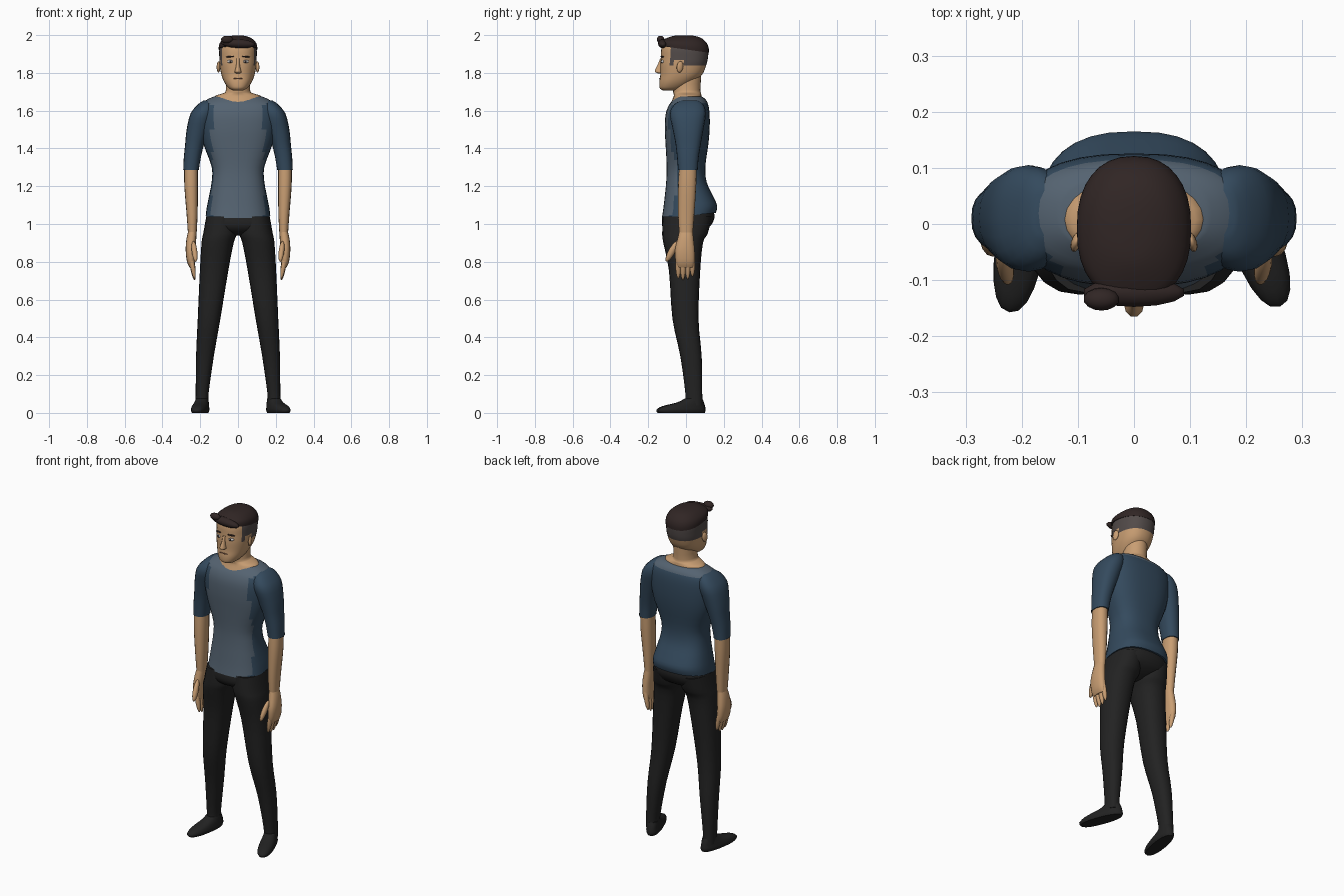
import bpy, bmesh, math
from mathutils import Matrix, Vector


def mat(name, r, g, b):
    m = bpy.data.materials.new(name)
    m.diffuse_color = (r, g, b, 1)
    return m


SKIN = mat("skin", .58, .34, .17)
NAVY = mat("navy_cloth", .034, .068, .11)
PANEL = mat("grey_blue_cloth", .09, .125, .165)
BLACK = mat("black_cloth", .016, .016, .016)
HAIR = mat("dark_hair", .03, .019, .018)
STUBBLE = mat("short_hair", .085, .07, .067)
WHITE = mat("eye_white", .75, .75, .75)
LIP = mat("lip", .22, .10, .06)


def finish(name, bm, mats, pick=None):
    bmesh.ops.recalc_face_normals(bm, faces=bm.faces)
    me = bpy.data.meshes.new(name)
    if pick:
        for f in bm.faces:
            f.material_index = pick(f.calc_center_median())
    bm.to_mesh(me)
    bm.free()
    for m in mats:
        me.materials.append(m)
    ob = bpy.data.objects.new(name, me)
    bpy.context.collection.objects.link(ob)
    bpy.ops.object.select_all(action='DESELECT')
    ob.select_set(True)
    bpy.context.view_layer.objects.active = ob
    bpy.ops.object.shade_smooth_by_angle(angle=math.radians(55))
    return ob


def spline(rows, steps):
    """Catmull-Rom through the section rows."""
    rows = [tuple(r) + (0,) * (6 - len(r)) for r in rows]
    out = []
    for i in range(len(rows) - 1):
        a, b, c, d = (rows[max(i - 1, 0)], rows[i], rows[i + 1],
                      rows[min(i + 2, len(rows) - 1)])
        for k in range(steps):
            t = k / steps
            out.append([.5 * (2 * q + (r - p) * t + (2 * p - 5 * q + 4 * r - s) * t * t
                              + (3 * q - p - 3 * r + s) * t ** 3)
                        for p, q, r, s in zip(a, b, c, d)])
    return out + [rows[-1]]


def loft(name, rows, mats, side=1, n=24, power=2.3, steps=3, pick=None, turn=None):
    """Skin sections (z, centre x, half width, front y, back y, tilt)."""
    bm = bmesh.new()
    rings = []
    for z, cx, rx, yf, yb, tilt in spline(rows, steps):
        ring = []
        for i in range(n):
            a = 2 * math.pi * i / n
            c, s = math.cos(a), math.sin(a)
            x = math.copysign(abs(c) ** (2 / power), c) * rx
            y = math.copysign(abs(s) ** (2 / power), s) * (yb - yf) / 2
            ring.append(bm.verts.new((side * cx + x, (yf + yb) / 2 + y, z + tilt * y)))
        rings.append(ring)
    for lo, hi in zip(rings, rings[1:]):
        for i in range(n):
            j = (i + 1) % n
            bm.faces.new((lo[i], lo[j], hi[j], hi[i]))
    bm.faces.new(rings[0])
    bm.faces.new(rings[-1])
    if turn:
        angle, pivot = turn
        bmesh.ops.rotate(bm, verts=bm.verts, cent=pivot,
                         matrix=Matrix.Rotation(angle, 3, 'Z'))
    return finish(name, bm, mats, pick)


def ball(name, loc, size, m, rx=0, ry=0, rz=0):
    bm = bmesh.new()
    bmesh.ops.create_uvsphere(bm, u_segments=14, v_segments=9, radius=1)
    rot = (Matrix.Rotation(rz, 4, 'Z') @ Matrix.Rotation(ry, 4, 'Y')
           @ Matrix.Rotation(rx, 4, 'X'))
    bm.transform(Matrix.Translation(Vector(loc)) @ rot @ Matrix.Diagonal((*size, 1)))
    return finish(name, bm, [m])


# Shirt body: light front panel and shoulder yoke, navy sides and back
def shirt_colour(c):
    return 1 if c.z > 1.645 or (c.y < -.045 and abs(c.x) < .138) else 0


loft("shirt_body", [
    (1.045, 0, .171, -.128, .158, .1), (1.09, 0, .165, -.12, .165, .05),
    (1.15, 0, .153, -.112, .142), (1.22, 0, .14, -.105, .11), (1.3, 0, .139, -.102, .102),
    (1.42, 0, .182, -.108, .118), (1.5, 0, .2, -.112, .125), (1.58, 0, .208, -.108, .125),
    (1.63, 0, .2, -.09, .118), (1.658, 0, .165, -.066, .105), (1.674, 0, .13, -.05, .085)],
    [NAVY, PANEL], n=32, power=2.5, pick=shirt_colour)

# Neck flaring into the neckline
loft("neck", [
    (1.645, 0, .13, -.078, .088), (1.677, 0, .122, -.065, .082), (1.692, 0, .08, -.066, .08),
    (1.71, 0, .064, -.068, .076), (1.81, 0, .064, -.06, .082)], [SKIN], power=2)


# Head with close-cropped hair at sides and back
def head_colour(c):
    edge = 1.835 if c.y > 0 else 1.868
    return 1 if (c.y > -.085 and c.z > edge) or (-.085 < c.y < -.058 and c.z > 1.84) else 0


loft("head", [
    (1.708, 0, .03, -.125, -.05), (1.72, 0, .05, -.139, -.01), (1.75, 0, .072, -.141, .04),
    (1.79, 0, .088, -.136, .085), (1.84, 0, .097, -.136, .107), (1.88, 0, .099, -.133, .116),
    (1.93, 0, .098, -.13, .118), (1.965, 0, .082, -.11, .1), (1.985, 0, .045, -.07, .06)],
    [SKIN, STUBBLE], n=32, steps=4, pick=head_colour)
loft("hair_cap", [
    (1.925, 0, .102, -.137, .121, -.14), (1.945, 0, .101, -.137, .12, -.1),
    (1.965, 0, .092, -.13, .109, -.05), (1.985, 0, .068, -.1, .08),
    (1.996, 0, .036, -.065, .045), (1.999, 0, .01, -.025, .01)], [HAIR], n=32)
ball("hair_fringe", (0, -.122, 1.955), (.093, .026, .024), HAIR, ry=.06)
ball("hair_curl", (-.058, -.134, 1.976), (.032, .02, .021), HAIR, rx=.5)

# Face
loft("nose", [
    (1.797, 0, .01, -.148, -.12), (1.804, 0, .018, -.164, -.12), (1.815, 0, .015, -.165, -.12),
    (1.845, 0, .009, -.15, -.12), (1.875, 0, .009, -.138, -.12)], [SKIN], n=10, power=2)
ball("mouth", (0, -.138, 1.77), (.027, .004, .003), LIP)
for s in (-1, 1):
    ball("eye", (s * .04, -.122, 1.86), (.017, .011, .009), WHITE, rz=s * .25)
    ball("pupil", (s * .04, -.1315, 1.86), (.006, .003, .007), HAIR)
    ball("eyebrow", (s * .043, -.126, 1.886), (.022, .007, .004), HAIR, ry=s * .08, rz=s * .3)
    ball("ear", (s * .103, -.032, 1.832), (.009, .018, .03), SKIN, rx=-.15, rz=s * .3)

# Hips
loft("hips", [
    (1.065, 0, .16, -.115, .148), (1.03, 0, .169, -.126, .15), (.99, 0, .168, -.126, .13),
    (.96, 0, .12, -.105, .09), (.94, 0, .04, -.06, .04)], [BLACK], power=2.5)

for s in (-1, 1):
    # Trouser leg and shoe, the two feet turned out by different amounts
    loft("trouser_leg", [
        (1.04, .088, .08, -.122, .138), (.95, .095, .089, -.126, .115),
        (.9, .108, .085, -.12, .09), (.75, .127, .075, -.09, .075),
        (.5, .153, .06, -.072, .066), (.3, .175, .047, -.03, .083),
        (.1, .19, .034, -.003, .086), (.04, .19, .035, -.004, .088)], [BLACK], s, n=20)
    loft("shoe", [
        (0, .19, .038, -.152, .1), (.015, .19, .044, -.16, .105), (.035, .19, .041, -.13, .102),
        (.055, .19, .036, -.05, .096), (.075, .19, .032, -.008, .088)], [BLACK], s, n=20,
        turn=(.16 * -1 if s < 0 else .36, (s * .19, .04, 0)))
    # Sleeve, forearm and hand
    loft("sleeve", [
        (1.655, .16, .02, -.02, .06), (1.635, .168, .042, -.06, .09),
        (1.585, .188, .063, -.085, .105), (1.5, .212, .06, -.07, .092),
        (1.42, .23, .05, -.055, .078), (1.35, .242, .045, -.047, .067),
        (1.285, .249, .041, -.042, .062)], [NAVY], s, n=20)
    loft("forearm", [
        (1.31, .249, .036, -.036, .056), (1.2, .248, .036, -.042, .054),
        (1.05, .243, .029, -.042, .044), (.95, .242, .023, -.036, .036)],
        [SKIN], s, n=16)
    loft("palm", [
        (.96, .242, .022, -.036, .036), (.92, .247, .026, -.045, .04),
        (.86, .251, .026, -.058, .046), (.8, .248, .022, -.055, .046),
        (.77, .244, .012, -.045, .038)], [SKIN], s, n=16)
    for i, drop in enumerate((.008, .0, .004, .018)):
        ball("finger", (s * .241, -.041 + i * .025, .772 + drop), (.013, .0145, .07), SKIN,
             ry=s * .17)
    ball("thumb", (s * .23, -.075, .855), (.015, .018, .062), SKIN, rx=-.5, ry=s * .12)
